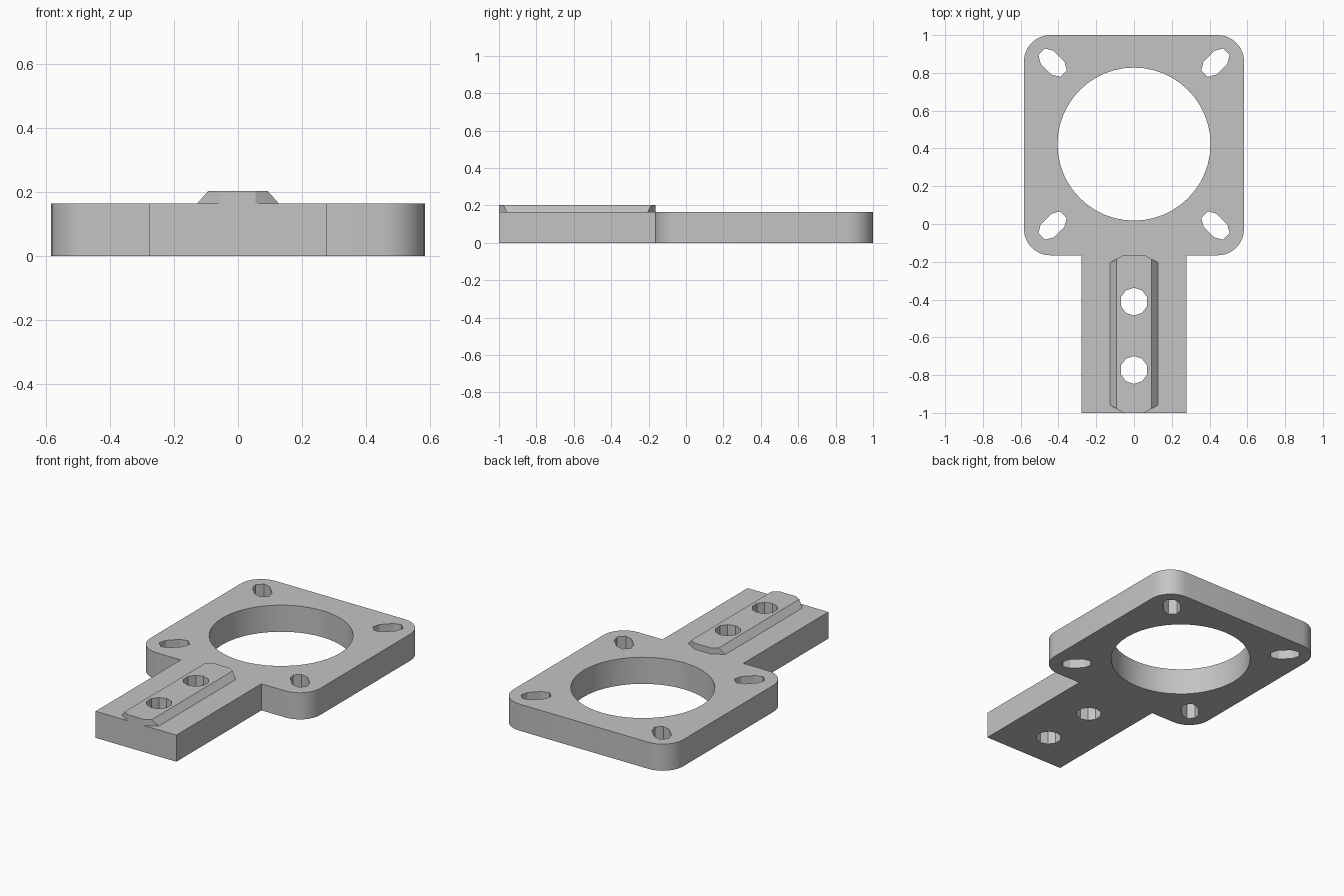
import bpy, bmesh
from math import sin, cos, radians, pi
from mathutils import Matrix

if "Cube" in bpy.data.objects:
    bpy.data.objects.remove(bpy.data.objects["Cube"])

THICK = 0.165           # plate and arm height
HALF = 0.583            # half width of the square plate
MID_Y = 0.417           # centre of the square plate
CORNER = 0.14           # plate corner radius
ARM = 0.277             # half width of the arm

metal = bpy.data.materials.new("grey_metal")
metal.use_nodes = True
metal.diffuse_color = (0.55, 0.55, 0.55, 1)
metal.node_tree.nodes["Principled BSDF"].inputs["Base Color"].default_value = (0.55, 0.55, 0.55, 1)


def arc(cx, cy, r, start, end, steps):
    angles = [radians(start + (end - start) * i / steps) for i in range(steps + 1)]
    return [(cx + r * cos(a), cy + r * sin(a)) for a in angles]


def prism(name, outlines, low, high, turn=Matrix()):
    """Extrude closed outlines from low to high, then turn them."""
    bm = bmesh.new()
    for outline in outlines:
        face = bm.faces.new([bm.verts.new((x, y, low)) for x, y in outline])
        up = bmesh.ops.extrude_face_region(bm, geom=[face])["geom"]
        bmesh.ops.translate(bm, vec=(0, 0, high - low),
                            verts=[v for v in up if isinstance(v, bmesh.types.BMVert)])
    bmesh.ops.recalc_face_normals(bm, faces=bm.faces)
    bm.transform(turn)
    mesh = bpy.data.meshes.new(name)
    bm.to_mesh(mesh)
    bm.free()
    mesh.materials.append(metal)
    obj = bpy.data.objects.new(name, mesh)
    bpy.context.collection.objects.link(obj)
    return obj


def combine(obj, tool, operation):
    """Apply a boolean and drop the tool object."""
    mod = obj.modifiers.new(operation.lower(), "BOOLEAN")
    mod.operation, mod.object, mod.solver = operation, tool, "EXACT"
    bpy.context.view_layer.objects.active = obj
    bpy.ops.object.modifier_apply(modifier=mod.name)
    bpy.data.objects.remove(tool)


# Plate with rounded corners and the arm in one outline
outline = []
for sx, sy, start in ((1, 1, 0), (-1, 1, 90), (-1, -1, 180), (1, -1, 270)):
    inset = HALF - CORNER
    outline += arc(sx * inset, MID_Y + sy * inset, CORNER, start, start + 90, 8)
    if start == 180:
        edge = MID_Y - HALF
        outline += [(-ARM, edge), (-ARM, -1), (ARM, -1), (ARM, edge)]
bracket = prism("mounting_bracket", [outline], 0, THICK)

# Raised rail with sloping sides and rounded ends
profile = [(-0.127, 0.1), (0.127, 0.1), (0.127, THICK),
           (0.093, 0.203), (-0.093, 0.203), (-0.127, THICK)]
rail = prism("rail", [profile], -0.1, 1.2, Matrix.Rotation(pi / 2, 4, "X"))
END = 0.21
FLAT = END * cos(radians(15))
ends = (arc(0, -0.163 - FLAT, END, 15, 165, 5) + arc(0, FLAT - 1, END, 195, 345, 5))
combine(rail, prism("rail_ends", [ends], 0, 0.4), "INTERSECT")
combine(bracket, rail, "UNION")

# Large bore, two arm holes and four diagonal corner slots
holes = [arc(0, 0.423, 0.405, 0, 360, 48)[:-1]]
holes += [arc(0, y, 0.0735, 90, 450, 10)[:-1] for y in (-0.411, -0.773)]
SLOT = 0.028
for sx in (1, -1):
    for sy in (1, -1):
        x, y = sx * 0.431, 0.423 + sy * 0.431
        tilt = 45 * sx * sy
        dy = SLOT * sx * sy
        holes.append(arc(x + SLOT, y + dy, 0.049, tilt - 90, tilt + 90, 3)
                     + arc(x - SLOT, y - dy, 0.049, tilt + 90, tilt + 270, 3))
combine(bracket, prism("hole_cutter", holes, -0.1, 0.4), "DIFFERENCE")

# Smooth the bore and the rounded corners, keep the rest faceted
bpy.ops.object.select_all(action="DESELECT")
bracket.select_set(True)
bpy.context.view_layer.objects.active = bracket
bpy.ops.object.shade_smooth_by_angle(angle=radians(20))
